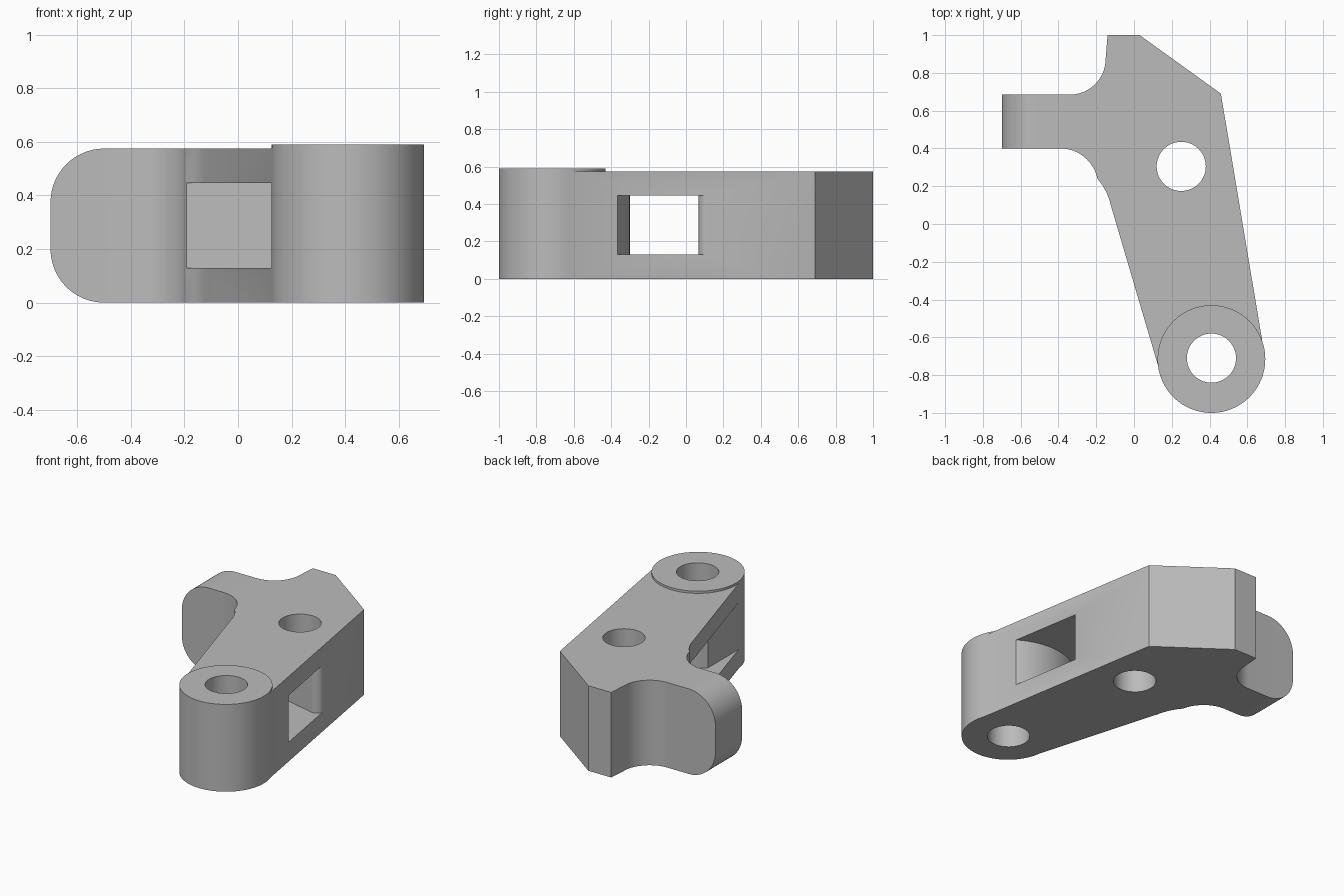
import bpy, bmesh, math

if "Cube" in bpy.data.objects:
    bpy.data.objects.remove(bpy.data.objects["Cube"])

grey = bpy.data.materials.new("plain grey")
grey.diffuse_color = (0.5, 0.5, 0.5, 1)
grey.use_nodes = True
grey.node_tree.nodes["Principled BSDF"].inputs["Base Color"].default_value = grey.diffuse_color


def arc(cx, cy, r, a0, a1, n=24):
    return [(cx + r * math.cos(math.radians(a0 + (a1 - a0) * i / n)),
             cy + r * math.sin(math.radians(a0 + (a1 - a0) * i / n))) for i in range(n + 1)]


def prism(name, pts, lo, hi, along_y=False):
    """Extrude a closed 2D outline along z (or along y for xz outlines)."""
    bm = bmesh.new()
    vs = [bm.verts.new((a, lo, b) if along_y else (a, b, lo)) for a, b in pts]
    face = bm.faces.new(vs)
    ext = bmesh.ops.extrude_face_region(bm, geom=[face])
    d = (0, hi - lo, 0) if along_y else (0, 0, hi - lo)
    bmesh.ops.translate(bm, vec=d, verts=[g for g in ext["geom"] if isinstance(g, bmesh.types.BMVert)])
    bmesh.ops.recalc_face_normals(bm, faces=bm.faces)
    me = bpy.data.meshes.new(name)
    bm.to_mesh(me)
    bm.free()
    me.materials.append(grey)
    ob = bpy.data.objects.new(name, me)
    bpy.context.collection.objects.link(ob)
    return ob


def disc(name, cx, cy, r, lo, hi):
    return prism(name, arc(cx, cy, r, 0, 360, 96)[:-1], lo, hi)


def combine(ob, other, op):
    """Apply a boolean and remove the helper."""
    bpy.context.view_layer.objects.active = ob
    m = ob.modifiers.new("cut", 'BOOLEAN')
    m.operation, m.solver, m.object = op, 'EXACT', other
    bpy.ops.object.modifier_apply(modifier=m.name)
    bpy.data.objects.remove(other)


BX, BY, H = 0.41, -0.715, 0.575

# Lever body seen from above
outline = [(-0.14, 1.0), (0.03, 1.0), (0.46, 0.69)]
outline += arc(BX, BY, 0.281, 9.7, -164.1, 48)
outline += [(-0.12, 0.09), (-0.131, 0.13), (-0.145, 0.165), (-0.165, 0.202)]
outline += arc(-0.39, 0.20, 0.20, 12, 90)
outline += [(-0.70, 0.40), (-0.70, 0.685)]
outline += arc(-0.34, 0.875, 0.19, -90, 0)
body = prism("lever_body", outline, 0, H)

# Rounded end of the side arm
side = [(0.9, -0.1), (0.9, 0.7), (-0.5, 0.7)]
side = [(0.9, 0), (0.9, H)] + arc(-0.50, H - 0.20, 0.20, 90, 180) + arc(-0.50, 0.20, 0.20, 180, 270)
combine(body, prism("arm_rounding", side, -1.2, 1.2, True), 'INTERSECT')

# Slot through the middle, curved around the boss
slot = [(-0.3, 0.24), (-0.19, 0.24)]
slot += arc(0.508, 0.118, 0.05, -104, 0, 16)
slot += [(0.9, 0.118), (0.9, -0.371)]
slot += arc(BX, BY, 0.415, 56, 133.4, 40)
slot += [(0.125, -0.82), (-0.3, -0.82)]
combine(body, prism("slot", slot, 0.13, 0.447), 'DIFFERENCE')

# Raised boss and the two pin holes
combine(body, disc("boss", BX, BY, 0.285, 0, 0.59), 'UNION')
for x, y in ((BX, BY + 0.005), (0.25, 0.305)):
    combine(body, disc("pin_hole", x, y, 0.13, -0.1, 0.8), 'DIFFERENCE')

bpy.ops.object.select_all(action='DESELECT')
body.select_set(True)
bpy.context.view_layer.objects.active = body
bpy.ops.object.shade_smooth_by_angle(angle=math.radians(25))
